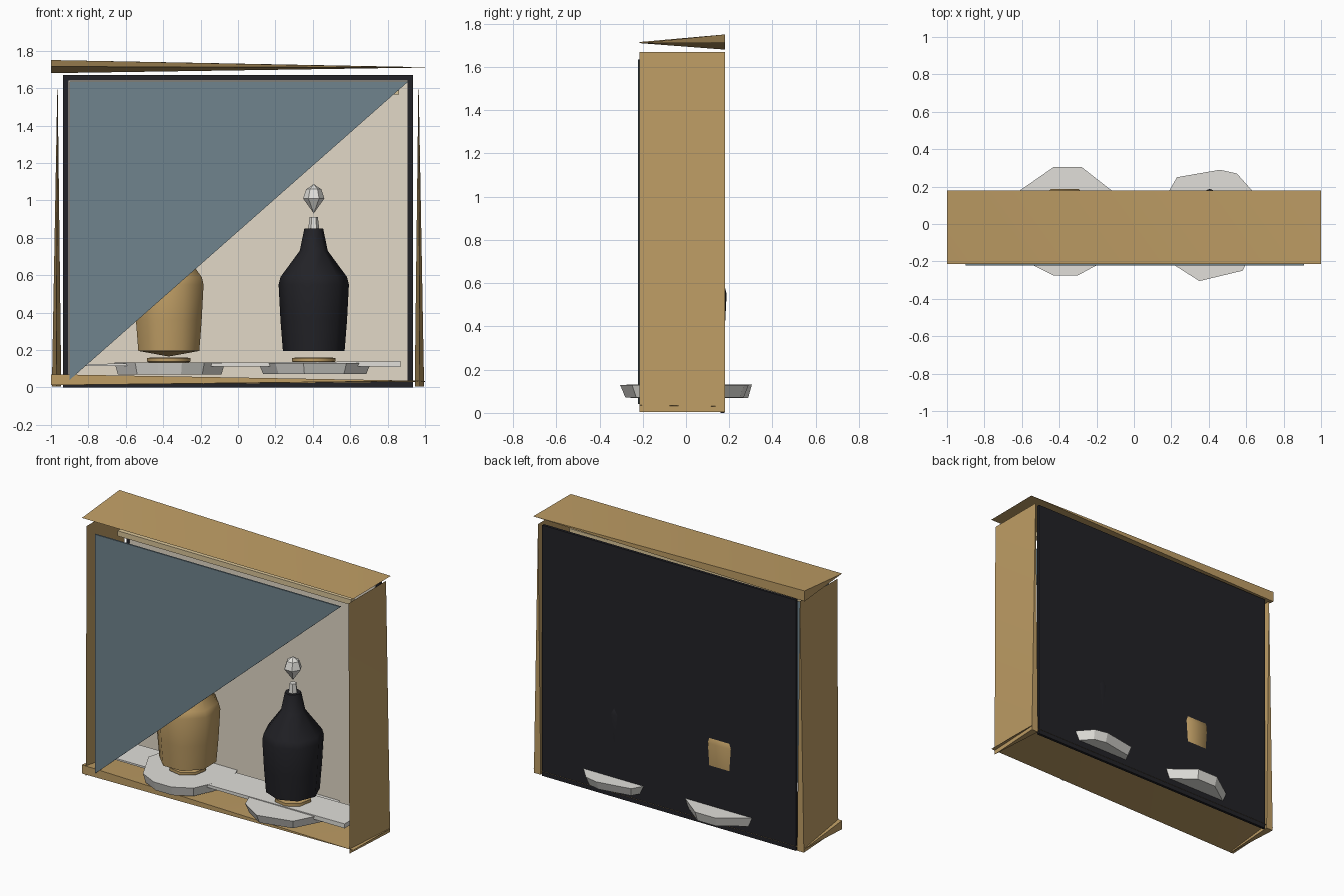
import bpy, bmesh, math

if "Cube" in bpy.data.objects:
    bpy.data.objects.remove(bpy.data.objects["Cube"])


def material(name, rgb):
    m = bpy.data.materials.new(name)
    m.diffuse_color = (*rgb, 1)
    m.use_nodes = True
    m.node_tree.nodes["Principled BSDF"].inputs["Base Color"].default_value = m.diffuse_color
    return m


BRASS = material("brass", (0.52, 0.34, 0.13))
BLACK = material("black", (0.016, 0.016, 0.02))
CREAM = material("cream", (0.76, 0.69, 0.57))
GLASS = material("tinted_glass", (0.16, 0.23, 0.27))
WHITE = material("white", (0.75, 0.74, 0.70))
LIGHT = material("warm_light", (0.70, 0.56, 0.32))


def finish(name, bm, mat, angle=0):
    bmesh.ops.recalc_face_normals(bm, faces=bm.faces)
    me = bpy.data.meshes.new(name)
    bm.to_mesh(me)
    bm.free()
    me.materials.append(mat)
    ob = bpy.data.objects.new(name, me)
    bpy.context.collection.objects.link(ob)
    if angle:
        bpy.ops.object.select_all(action='DESELECT')
        ob.select_set(True)
        bpy.context.view_layer.objects.active = ob
        bpy.ops.object.shade_smooth_by_angle(angle=math.radians(angle))
    return ob


def hull(name, points, mat, angle=0):
    bm = bmesh.new()
    for p in points:
        bm.verts.new(p)
    bmesh.ops.convex_hull(bm, input=bm.verts)
    return finish(name, bm, mat, angle)


def box(name, x0, x1, y0, y1, z0, z1, mat):
    return hull(name, [(x, y, z) for x in (x0, x1) for y in (y0, y1) for z in (z0, z1)], mat)


def prism(name, outline, z0, z1, mat, centre, taper):
    # flat slab whose lower outline is slightly smaller
    cx, cy = centre
    pts = [(x, y, z1) for x, y in outline]
    pts += [(cx + (x - cx) * taper, cy + (y - cy) * taper, z0) for x, y in outline]
    return hull(name, pts, mat)


def lathe(name, centre, profile, sides, phase, mat, angle=55):
    bm = bmesh.new()
    rings = []
    for r, z in profile:
        n = 1 if r == 0 else sides
        rings.append([bm.verts.new((centre[0] + r * math.cos(phase + math.tau * i / sides),
                                    centre[1] + r * math.sin(phase + math.tau * i / sides), z))
                      for i in range(n)])
    for a, b in zip(rings, rings[1:]):
        for i in range(sides):
            j = (i + 1) % sides
            quad = [a[i % len(a)], a[j % len(a)], b[j % len(b)], b[i % len(b)]]
            bm.faces.new(list(dict.fromkeys(quad)))
    for ring in (rings[0], rings[-1]):
        if len(ring) > 2:
            bm.faces.new(ring)
    return finish(name, bm, mat, angle)


F, B = -0.215, 0.18

# Outer brass frame: four thin wedge-shaped boards
hull("frame_top", [(-1, F, 1.715), (1, F, 1.71), (1, B, 1.712), (-1, B, 1.75), (-1, B, 1.68)], BRASS, 40)
hull("frame_bottom", [(-1, B, 0.03), (1, B, 0.03), (1, F, 0.035), (-1, F, 0.07), (-1, F, 0.012)], BRASS, 40)
for side, s in (("left", -1), ("right", 1)):
    hull("frame_" + side, [(s * 0.965, F, 1.67), (s * 0.965, B, 1.67), (s * 0.972, F, 0.005),
                           (s * 0.995, B, 0.005), (s * 0.945, B, 0.005)], BRASS, 40)

# Black back board with cream lining
box("back_board", -0.935, 0.935, 0.16, 0.178, 0, 1.67, BLACK)
box("back_lining", -0.905, 0.905, 0.152, 0.159, 0.03, 1.64, CREAM)

# Triangular tinted front pane
hull("front_pane", [(x, y, z) for y in (-0.222, -0.212)
                    for x, z in ((-0.9, 0.04), (-0.9, 1.635), (0.91, 1.635))], GLASS)

# Light bar under the top
box("light_bar", -0.86, 0.86, -0.04, 0.0, 1.565, 1.6, LIGHT)

# Shelf, thinner toward the left
hull("shelf", [(x, y, z) for x, z in ((-0.85, 0.115), (-0.85, 0.125), (0.87, 0.11), (0.87, 0.14))
               for y in (-0.12, 0.12)], WHITE)

# Round-ish trays
prism("left_tray", [(-0.66, 0.0), (-0.55, -0.215), (-0.43, -0.275), (-0.30, -0.275), (-0.18, -0.21),
                    (-0.07, 0.03), (-0.12, 0.18), (-0.28, 0.305), (-0.43, 0.305), (-0.61, 0.18)],
      0.07, 0.132, WHITE, (-0.37, 0.015), 0.94)
prism("right_tray", [(0.11, 0.02), (0.20, -0.21), (0.35, -0.305), (0.58, -0.25), (0.71, 0.0),
                     (0.63, 0.18), (0.55, 0.27), (0.46, 0.29), (0.23, 0.25), (0.19, 0.18)],
      0.072, 0.13, WHITE, (0.41, 0.0), 0.92)

# Bottles: base ring, body, neck and faceted stopper
body = [(0.165, 0.195), (0.178, 0.36), (0.188, 0.55), (0.178, 0.59),
        (0.075, 0.73), (0.05, 0.85)]
for side, x, mat, phase, k, foot in (("left", -0.37, BRASS, math.pi / 8, 1.07, [(0, 0.165)]),
                                     ("right", 0.405, BLACK, 0.0, 1.0, [])):
    c = (x, 0.0)
    lathe(side + "_base_ring", c, [(0.10, 0.13), (0.118, 0.138), (0.118, 0.157), (0.09, 0.16)], 8, 0.2, BRASS)
    lathe(side + "_bottle", c, foot + [(r * k, z) for r, z in body], 8, phase, mat)
    lathe(side + "_neck", c, [(0.03, 0.845), (0.022, 0.91)], 6, 0, WHITE)
    lathe(side + "_stopper", c, [(0, 0.93), (0.057, 1.01), (0.04, 1.06), (0, 1.087)], 6, 0, WHITE, 30)
